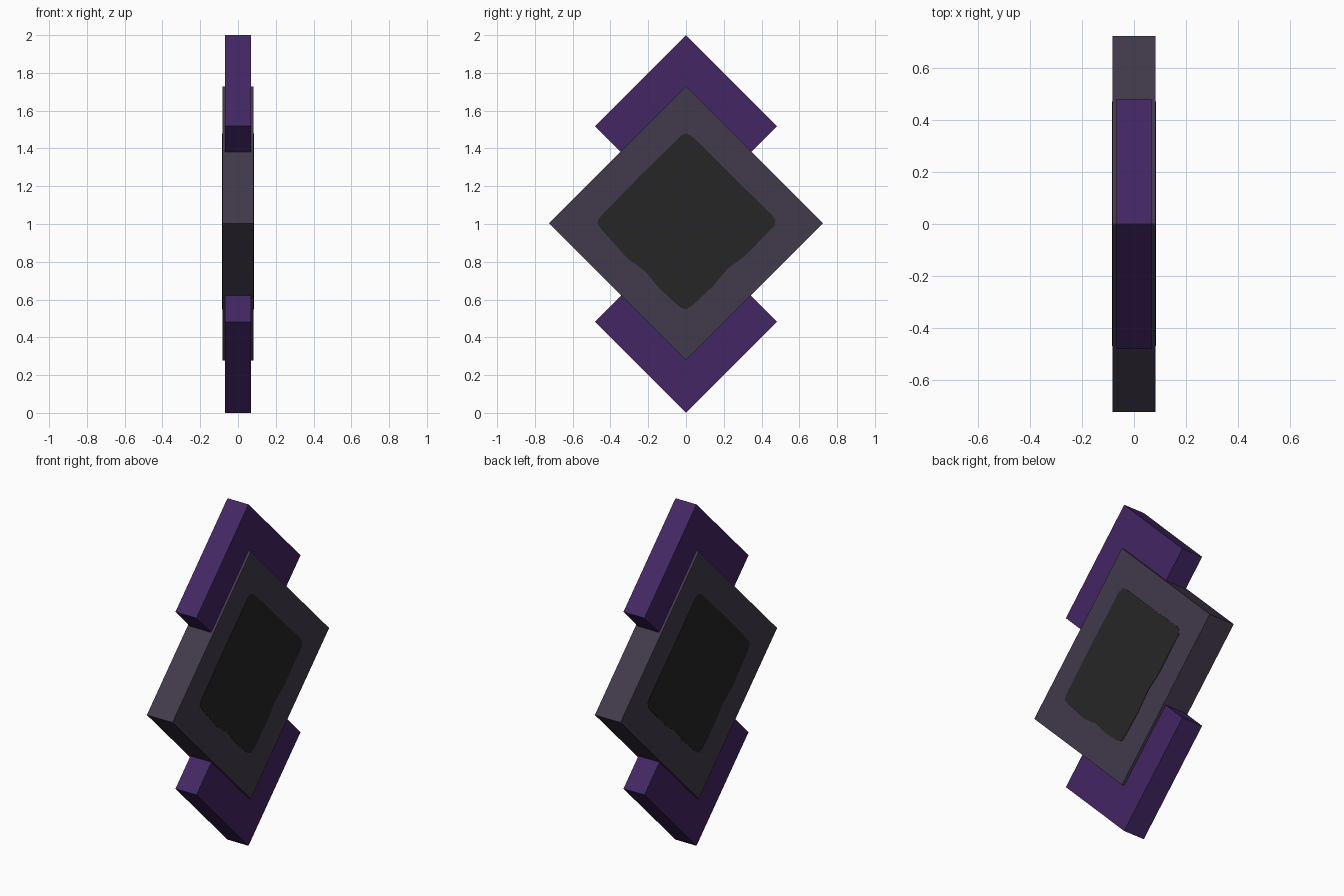
import bpy, bmesh, math
from mathutils import Matrix

if "Cube" in bpy.data.objects:
    bpy.data.objects.remove(bpy.data.objects["Cube"], do_unlink=True)


def make_material(name, rgb):
    """Flat material from 0-255 display values."""
    linear = [((c / 255 + 0.055) / 1.055) ** 2.4 for c in rgb] + [1.0]
    mat = bpy.data.materials.new(name)
    mat.use_nodes = True
    mat.diffuse_color = linear
    bsdf = mat.node_tree.nodes["Principled BSDF"]
    bsdf.inputs["Base Color"].default_value = linear
    bsdf.inputs["Roughness"].default_value = 0.8
    return mat


purple = make_material("deep purple", (67, 38, 99))
slate = make_material("slate violet", (66, 58, 75))
charcoal = make_material("charcoal", (38, 38, 38))


def add_object(name, bm, mat):
    mesh = bpy.data.meshes.new(name)
    bmesh.ops.recalc_face_normals(bm, faces=bm.faces)
    bm.to_mesh(mesh)
    bm.free()
    mesh.materials.append(mat)
    obj = bpy.data.objects.new(name, mesh)
    bpy.context.collection.objects.link(obj)
    return obj


def diamond_block(name, z, half_diagonal, half_depth, mat):
    """Square block standing on one corner, wide faces toward +x and -x."""
    side = half_diagonal * math.sqrt(2)
    bm = bmesh.new()
    bmesh.ops.create_cube(bm, size=1, matrix=(
        Matrix.Translation((0, 0, z))
        @ Matrix.Rotation(math.radians(45), 4, 'X')
        @ Matrix.Diagonal((half_depth * 2, side, side, 1))))
    return add_object(name, bm, mat)


# Stacked diamond blocks
CORE_DEPTH = 0.083
diamond_block("upper_diamond", 1.518, 0.482, 0.068, purple)
diamond_block("lower_diamond", 0.482, 0.482, 0.068, purple)
diamond_block("centre_diamond", 1.003, 0.725, CORE_DEPTH, slate)

# Worn, rounded diamond outline of the inset panel: (y, z from the centre)
PANEL = [
    (-0.022, 0.468), (0.0, 0.476), (0.022, 0.468), (0.055, 0.44),
    (0.25, 0.245), (0.455, 0.045), (0.473, 0.018), (0.47, -0.012),
    (0.43, -0.05), (0.31, -0.175), (0.22, -0.24), (0.14, -0.335),
    (0.03, -0.437), (0.0, -0.455), (-0.03, -0.445), (-0.14, -0.345),
    (-0.22, -0.25), (-0.31, -0.185), (-0.445, -0.035), (-0.47, 0.0),
    (-0.462, 0.025), (-0.43, 0.06), (-0.25, 0.245),
]


def panel_plate(name, side):
    """Thin dark plate on one wide face of the centre block."""
    bm = bmesh.new()
    verts = [bm.verts.new((side * (CORE_DEPTH - 0.002), y, 1.003 + z))
             for y, z in PANEL]
    face = bm.faces.new(verts)
    new = bmesh.ops.extrude_face_region(bm, geom=[face])["geom"]
    bmesh.ops.translate(bm, vec=(side * 0.004, 0, 0),
                        verts=[v for v in new if isinstance(v, bmesh.types.BMVert)])
    return add_object(name, bm, charcoal)


panel_plate("left_panel", 1)
panel_plate("right_panel", -1)
